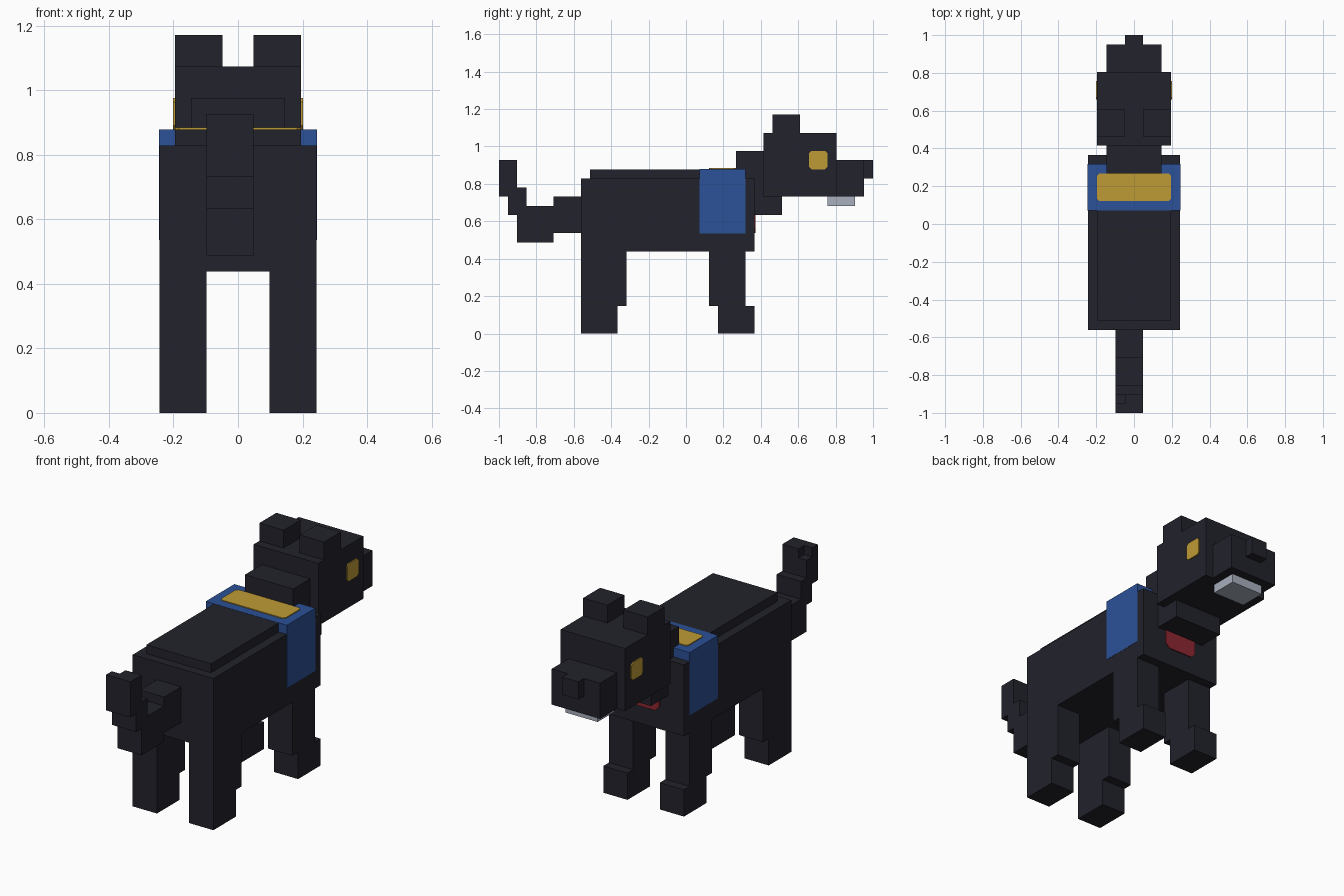
import bpy, bmesh
from mathutils import Vector

U = 2 / 41          # one block
SKIN = 0.003        # thickness of painted plates

old = bpy.data.objects.get("Cube")
if old:
    bpy.data.objects.remove(old, do_unlink=True)


def material(name, r, g, b):
    m = bpy.data.materials.new(name)
    m.diffuse_color = (r, g, b, 1)
    m.use_nodes = True
    m.node_tree.nodes["Principled BSDF"].inputs["Base Color"].default_value = (r, g, b, 1)
    return m


BLACK = material("black_fur", 0.016, 0.016, 0.025)
BLUE = material("blue_cloth", 0.025, 0.082, 0.31)
GOLD = material("gold", 0.52, 0.33, 0.036)
SILVER = material("silver_teeth", 0.39, 0.43, 0.51)
RED = material("red_badge", 0.27, 0.02, 0.03)


def finish(name, bm, mat):
    bmesh.ops.recalc_face_normals(bm, faces=bm.faces)
    mesh = bpy.data.meshes.new(name)
    bm.to_mesh(mesh)
    bm.free()
    mesh.materials.append(mat)
    obj = bpy.data.objects.new(name, mesh)
    bpy.context.collection.objects.link(obj)
    return obj


def world(x, y, z):
    return Vector((x * U, y * U - 1, z * U))


def box(name, xs, ys, zs, mat=BLACK, grow=0.0):
    """Box given by block ranges; y counts from the tail tip."""
    bm = bmesh.new()
    lo = world(xs[0], ys[0], zs[0])
    hi = world(xs[1], ys[1], zs[1])
    bmesh.ops.create_cube(bm, size=1)
    for v in bm.verts:
        for i in range(3):
            v.co[i] = hi[i] + grow if v.co[i] > 0 else lo[i] - grow
    return finish(name, bm, mat)


def plate(name, axis, level, a, b, mat, direction=1, cut=0.25):
    """Thin plate with clipped corners, lying across the given axis."""
    (a0, a1), (b0, b1) = a, b
    outline = [(a0 + cut, b0), (a1 - cut, b0), (a1, b0 + cut), (a1, b1 - cut),
               (a1 - cut, b1), (a0 + cut, b1), (a0, b1 - cut), (a0, b0 + cut)]
    bm = bmesh.new()
    verts = []
    for p, q in outline:
        c = [p, q]
        c.insert(axis, level)
        verts.append(bm.verts.new(world(*c)))
    face = bm.faces.new(verts)
    out = bmesh.ops.extrude_face_region(bm, geom=[face])["geom"]
    push = Vector((0, 0, 0))
    push[axis] = direction * 2 * SKIN
    bmesh.ops.translate(bm, vec=push, verts=[g for g in out if isinstance(g, bmesh.types.BMVert)])
    return finish(name, bm, mat)


# Torso, saddle cloth and chest badge
box("body", (-5, 5), (9, 28), (9, 17))
box("back_ridge", (-4, 4), (10, 22), (17, 18))
box("saddle_cloth", (-5, 5), (22, 27), (11, 18), BLUE, grow=0.001)
plate("cloth_trim", 2, 18, (-4, 4), (23, 26), GOLD)
plate("chest_badge", 1, 28, (-2, 2), (11, 14), RED, cut=0.5)

# Neck and head
box("neck", (-3, 3), (26, 31), (13, 20))
box("head", (-4, 4), (29, 37), (15, 22))
box("snout", (-3, 3), (37, 40), (15, 19))
box("nose", (-1, 1), (40, 41), (17, 19))
box("teeth", (-2, 2), (36, 39), (14, 15), SILVER)

# Paired parts
for side, s in (("left", 1), ("right", -1)):
    leg = sorted((2 * s, 5 * s))
    box(side + "_ear", sorted((s, 4 * s)), (30, 33), (22, 24))
    plate(side + "_eye", 0, 4 * s, (34, 36), (18, 20), GOLD, direction=s)
    box(side + "_front_leg", leg, (23, 27), (3, 9))
    box(side + "_front_foot", leg, (24, 28), (0, 3))
    box(side + "_hind_leg", leg, (9, 14), (3, 9))
    box(side + "_hind_foot", leg, (9, 13), (0, 3))

# Stepped tail, with a nick in the corner of its tip
tail = (-2, 1)
box("tail_base", tail, (6, 9), (11, 15))
box("tail_middle", tail, (2, 6), (10, 14))
box("tail_bend", tail, (1, 3), (13, 16))
box("tail_end", tail, (0, 2), (15, 18))
box("tail_tip_rear", tail, (0, 1), (18, 19))
box("tail_tip_front", (-1, 1), (1, 2), (18, 19))
